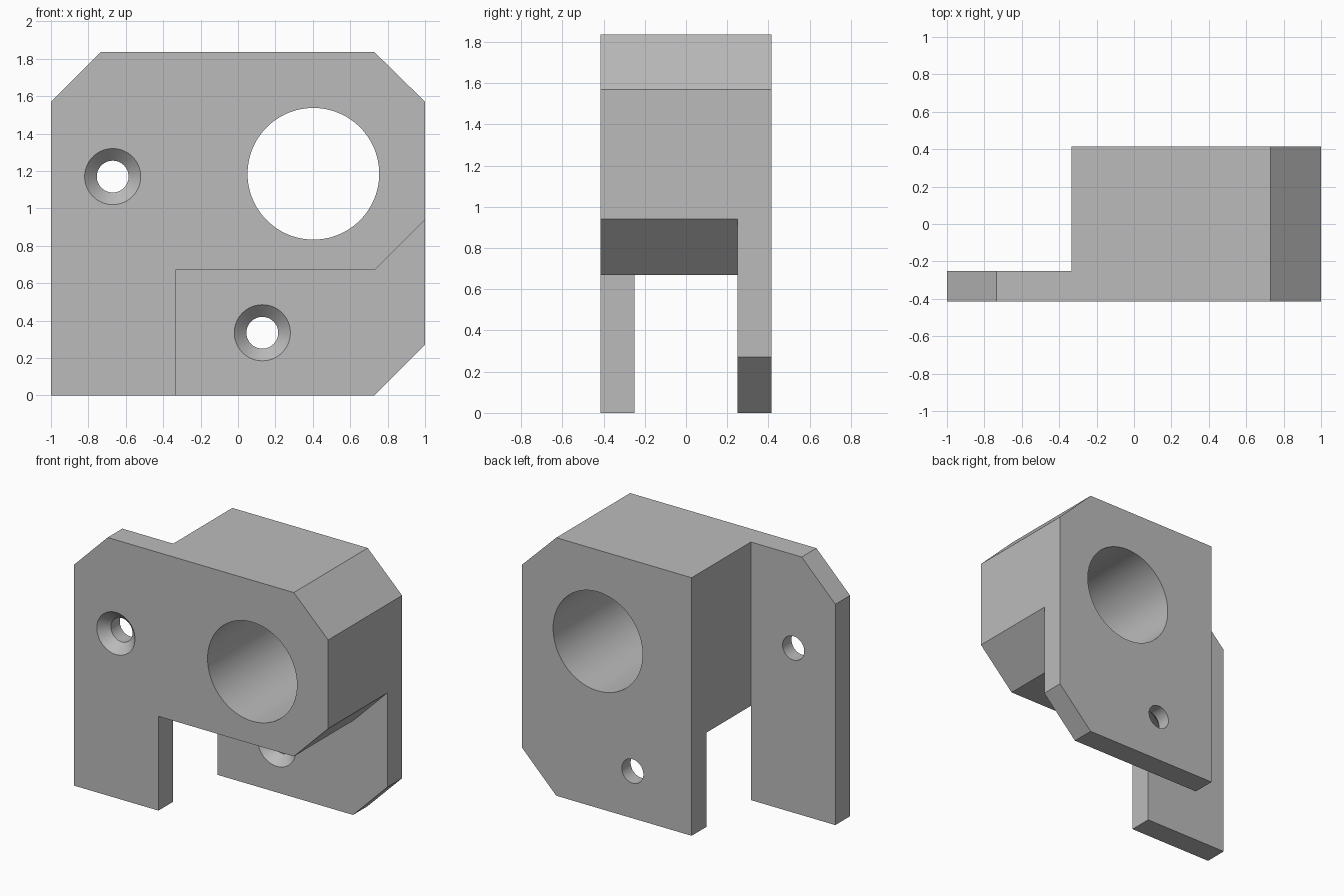
import bpy, bmesh, math

if "Cube" in bpy.data.objects:
    bpy.data.objects.remove(bpy.data.objects["Cube"], do_unlink=True)

FRONT, BACK = -0.415, 0.415      # outer faces
FRONT_IN, BACK_IN = -0.25, 0.25  # inner faces of the two plates
STEP = -0.335                    # edge where block meets front plate
TOP = 1.835

grey = bpy.data.materials.new("plain_grey")
grey.use_nodes = True
colour = (0.5, 0.5, 0.5, 1)
grey.diffuse_color = colour
grey.node_tree.nodes["Principled BSDF"].inputs["Base Color"].default_value = colour


def finish(name, bm):
    bmesh.ops.recalc_face_normals(bm, faces=bm.faces)
    mesh = bpy.data.meshes.new(name)
    bm.to_mesh(mesh)
    bm.free()
    mesh.materials.append(grey)
    obj = bpy.data.objects.new(name, mesh)
    bpy.context.collection.objects.link(obj)
    return obj


def prism(name, outline, y0, y1):
    """Extrude an x-z outline along y."""
    bm = bmesh.new()
    face = bm.faces.new([bm.verts.new((x, y0, z)) for x, z in outline])
    new = bmesh.ops.extrude_face_region(bm, geom=[face])["geom"]
    verts = [v for v in new if isinstance(v, bmesh.types.BMVert)]
    bmesh.ops.translate(bm, verts=verts, vec=(0, y1 - y0, 0))
    return finish(name, bm)


def turned(name, x, z, profile, sides=64):
    """Revolve (y, radius) steps about an axis along y."""
    bm = bmesh.new()
    rings = []
    for y, r in profile:
        rings.append([bm.verts.new((x + r * math.cos(a), y, z + r * math.sin(a)))
                      for a in (math.tau * i / sides for i in range(sides))])
    for a, b in zip(rings, rings[1:]):
        for i in range(sides):
            j = (i + 1) % sides
            bm.faces.new((a[i], a[j], b[j], b[i]))
    bm.faces.new(rings[0])
    bm.faces.new(rings[-1])
    return finish(name, bm)


def screw_hole(name, x, z, face_y):
    """Through hole with a countersink opening at face_y."""
    r, rim, over = 0.085, 0.15, 0.02
    return turned(name, x, z, [(face_y - over, rim + over), (face_y + rim - r, r),
                               (face_y + 0.3, r)])


# Body: chamfered plate outline through the full depth
body = prism("mounting_block",
             [(-1, 0), (0.73, 0), (1, 0.27), (1, 1.57), (0.73, TOP),
              (-0.735, TOP), (-1, 1.57)], FRONT, BACK)

cutters = [
    # Open space behind the front plate
    prism("side_recess", [(-1.2, -0.2), (STEP, -0.2), (STEP, 2), (-1.2, 2)],
          FRONT_IN, 0.6),
    # Open space under the block, in front of the back plate
    prism("lower_recess", [(STEP, -0.2), (1.2, -0.2), (1.2, 1.14), (0.73, 0.67),
                           (STEP, 0.67)], -0.6, BACK_IN),
    # Main bore and the two screw holes
    turned("main_bore", 0.403, 1.185, [(-0.6, 0.352), (0.6, 0.352)], 96),
    screw_hole("front_screw_hole", -0.67, 1.17, FRONT),
    screw_hole("back_screw_hole", 0.13, 0.335, BACK_IN),
]

bpy.context.view_layer.objects.active = body
body.select_set(True)
for cutter in cutters:
    cutter.hide_render = True
    mod = body.modifiers.new(cutter.name, "BOOLEAN")
    mod.operation = "DIFFERENCE"
    mod.solver = "EXACT"
    mod.object = cutter
    bpy.ops.object.modifier_apply(modifier=mod.name)
    bpy.data.objects.remove(cutter, do_unlink=True)

bpy.ops.object.shade_smooth_by_angle(angle=math.radians(25))
